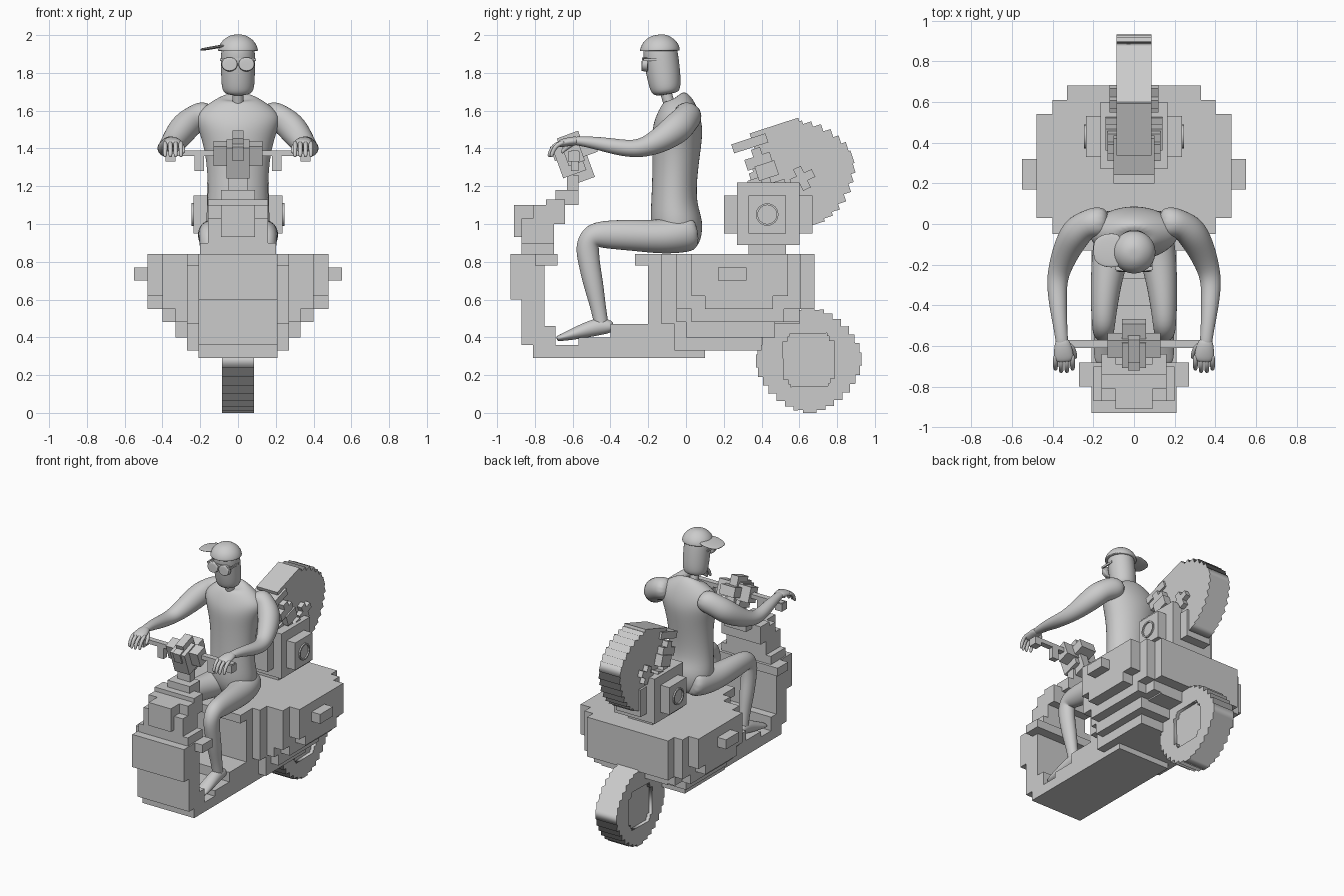
import bpy, bmesh
from math import sin, cos, pi, radians
from mathutils import Vector, Matrix


def finish(bm, name, smooth=False, sub=0, mirror=False):
    bmesh.ops.recalc_face_normals(bm, faces=bm.faces)
    me = bpy.data.meshes.new(name)
    bm.to_mesh(me)
    bm.free()
    ob = bpy.data.objects.new(name, me)
    bpy.context.collection.objects.link(ob)
    for p in me.polygons:
        p.use_smooth = smooth
    if sub:
        ob.modifiers.new("sub", "SUBSURF").levels = sub
        ob.modifiers["sub"].render_levels = sub
    if mirror:
        ob.modifiers.new("mirror", "MIRROR").use_mirror_merge = False
    return ob


def blocks(name, boxes, pivot=(0, 0), tilt=0):
    """Boxes (x0, x1, y0, y1, z0, z1); x0 = 0 spans the centre, else it is a left/right pair."""
    bm = bmesh.new()
    m = Matrix.Translation((0, *pivot)) @ Matrix.Rotation(radians(tilt), 4, 'X')
    for x0, x1, y0, y1, z0, z1 in boxes:
        spans = [(-x1, x1)] if x0 == 0 else [(x0, x1), (-x1, -x0)]
        for a, b in spans:
            c = Matrix.Translation(((a + b) / 2, (y0 + y1) / 2, (z0 + z1) / 2))
            s = Matrix.Diagonal((b - a, y1 - y0, z1 - z0, 1))
            bmesh.ops.create_cube(bm, size=1, matrix=m @ c @ s)
    return finish(bm, name)


def loft(name, rings, mirror=False, n=12):
    """Smooth limb through rings (x, y, z, radius_side, radius_other)."""
    bm = bmesh.new()
    pts = [Vector(r[:3]) for r in rings]
    loops = []
    for i, r in enumerate(rings):
        t = (pts[min(i + 1, len(pts) - 1)] - pts[max(i - 1, 0)]).normalized()
        ref = Vector((0, 1, 0)) if abs(t.x) > .85 else Vector((1, 0, 0))
        a = (ref - t * ref.dot(t)).normalized()
        b = t.cross(a)
        loops.append([bm.verts.new(pts[i] + 1.047 * (a * r[3] * cos(2 * pi * k / n) + b * r[4] * sin(2 * pi * k / n)))
                      for k in range(n)])
    for p, q in zip(loops, loops[1:]):
        for k in range(n):
            bm.faces.new((p[k], p[(k + 1) % n], q[(k + 1) % n], q[k]))
    bm.faces.new(loops[0])
    bm.faces.new(loops[-1])
    return finish(bm, name, True, 2, mirror)


def stair(steps):
    """Full stepped outline from one quadrant of outer corners."""
    q = []
    for i, (a, b) in enumerate(steps):
        q.append((a, b))
        if i + 1 < len(steps):
            q.append((steps[i + 1][0], b))
    left = [(-a, b) for a, b in reversed(q)]
    top = q + left
    return top + [(-a, -b) for a, b in top]


def prism(name, outlines, half, y, z, tilt=0):
    """Side outline (inner ones are holes) extruded both ways along x."""
    cu = bpy.data.curves.new(name, 'CURVE')
    cu.dimensions, cu.fill_mode, cu.extrude = '2D', 'BOTH', half
    for o in outlines:
        sp = cu.splines.new('POLY')
        sp.points.add(len(o) - 1)
        sp.use_cyclic_u = True
        for p, (a, b) in zip(sp.points, o):
            p.co = (a, b, 0, 1)
    ob = bpy.data.objects.new(name, cu)
    bpy.context.collection.objects.link(ob)
    ob.matrix_world = (Matrix.Translation((0, y, z)) @ Matrix.Rotation(radians(tilt), 4, 'X')
                       @ Matrix(((0, 0, 1, 0), (1, 0, 0, 0), (0, 1, 0, 0), (0, 0, 0, 1))))
    bpy.context.view_layer.objects.active = ob
    ob.select_set(True)
    bpy.ops.object.convert(target='MESH')
    bpy.ops.object.select_all(action='DESELECT')


# Floor and front shield
blocks("floor", [(0, .21, -.81, .10, .29, .36), (0, .21, -.57, .1, .32, .40), (0, .21, -.40, .0, .36, .47),
                 (0, .21, .0, .38, .33, .45)])
blocks("front_shield", [(0, .21, -.87, -.69, .36, .41), (0, .21, -.87, -.75, .41, .60), (0, .21, -.81, -.69, .36, .46),
                        (0, .21, -.93, -.75, .60, .84), (0, .27, -.80, -.68, .78, .84),
                        (0, .20, -.87, -.70, .84, .90)])
blocks("headlight_column", [(0, .16, -.87, -.70, .90, 1.03), (0, .16, -.81, -.64, 1.03, 1.10),
                            (0, .09, -.91, -.78, .93, 1.10), (0, .16, -.74, -.64, 1.0, 1.13),
                            (0, .09, -.69, -.57, 1.10, 1.18), (0, .05, -.63, -.57, 1.13, 1.26)])
# Handlebar
blocks("handlebar_head", [(0, .03, -.06, .06, -.15, .11), (0, .06, -.10, .03, -.10, .07), (0, .13, -.05, .04, -.05, .06),
                          (0, .06, -.03, .12, -.03, .04), (0, .03, -.11, -.05, .0, .08)], (-.59, 1.37), 20)
blocks("handlebar", [(0, .38, -.61, -.57, 1.36, 1.39), (.33, .385, -.625, -.565, 1.33, 1.385),
                     (.18, .23, -.61, -.57, 1.28, 1.36)])
# Stepped rear body
blocks("rear_body", [(0, .55, .17, .32, .70, .77), (0, .48, .03, .54, .62, .84), (0, .48, .10, .46, .55, .62),
                     (0, .40, -.05, .61, .55, .84), (0, .40, .03, .52, .48, .55),
                     (0, .33, -.05, .68, .55, .84), (0, .33, -.05, .60, .48, .55), (0, .33, .0, .47, .40, .48),
                     (0, .27, -.13, .60, .47, .84), (0, .27, -.06, .40, .33, .47),
                     (0, .21, -.20, .38, .47, .84), (0, .21, -.27, -.05, .78, .84)])
# Engine block with side dials
blocks("engine_block", [(0, .165, .27, .60, .89, 1.22), (0, .10, .20, .67, .95, 1.15),
                        (0, .235, .33, .53, .95, 1.15), (0, .10, .33, .53, .84, .90)])
circle = [[(r * cos(k * pi / 8), r * sin(k * pi / 8)) for k in range(16)] for r in (.06, .05)]
prism("engine_dial", circle, .245, .43, 1.05)
# Wheels
tyre = stair([(.28, .035), (.27, .085), (.245, .13), (.215, .175), (.175, .215), (.13, .245), (.085, .265), (.035, .28)])
hub = stair([(.135, .10), (.11, .125), (.10, .14)])
prism("rear_wheel_tyre", [tyre, hub], .085, .65, .28, 1)
prism("rear_wheel_hub", [hub], .06, .65, .28, 1)
prism("spare_wheel", [tyre], .085, .615, 1.27, 18)
# Spare wheel bracket and its centre cross
blocks("spare_wheel_bracket", [(0, .10, -.31, -.12, .21, .26), (0, .085, -.2, .07, .2, .285), (0, .13, -.27, -.13, .10, .16),
                               (0, .14, -.23, -.12, .03, .11), (0, .10, -.29, -.18, .0, .05),
                               (0, .14, -.30, -.10, -.04, .0), (.085, .13, -.22, -.17, -.04, .2)], (.615, 1.27), 18)
blocks("spare_wheel_cross", [(0, .12, -.065, .065, -.025, .02), (0, .12, -.025, .02, -.065, .06)], (.615, 1.245), 25)

# Rider torso
loft("torso", [(0, -.03, .85, .09, .06), (0, -.03, .89, .14, .11), (0, -.05, 1.0, .17, .14), (0, -.065, 1.1, .157, .117),
               (0, -.06, 1.25, .155, .115), (0, -.05, 1.4, .172, .125), (0, -.045, 1.5, .205, .132),
               (0, -.04, 1.57, .225, .115), (0, -.04, 1.63, .165, .09), (0, -.045, 1.67, .10, .065),
               (0, -.05, 1.675, .06, .045)], n=16)
# Limbs
loft("arms", [(.12, .01, 1.58, .07, .06), (.20, .01, 1.57, .08, .085), (.27, -.02, 1.53, .08, .085),
              (.32, -.10, 1.465, .072, .075), (.36, -.20, 1.41, .058, .055), (.38, -.28, 1.395, .05, .045),
              (.375, -.38, 1.41, .045, .042), (.365, -.48, 1.43, .036, .033), (.355, -.57, 1.44, .03, .024),
              (.352, -.60, 1.44, .03, .02)], True)
loft("legs", [(.06, .05, .96, .08, .09), (.08, .0, .95, .10, .10), (.11, -.12, .93, .095, .09), (.135, -.26, .94, .078, .083),
              (.148, -.42, .945, .064, .075), (.15, -.50, .94, .056, .068), (.15, -.525, .89, .052, .065),
              (.15, -.515, .80, .05, .056), (.15, -.49, .68, .048, .053), (.15, -.465, .56, .037, .04),
              (.15, -.45, .48, .036, .038), (.15, -.445, .45, .035, .036)], True)
loft("feet", [(.15, -.385, .455, .03, .02), (.15, -.40, .457, .038, .035), (.15, -.46, .46, .042, .048),
              (.15, -.55, .432, .046, .038), (.15, -.63, .407, .048, .024), (.15, -.675, .395, .042, .016),
              (.15, -.685, .393, .03, .01)], True)
# Hands
loft("palms", [(.354, -.56, 1.44, .03, .022), (.35, -.60, 1.44, .042, .024), (.345, -.65, 1.43, .05, .022),
               (.343, -.68, 1.42, .045, .017)], True)
for i, x in enumerate((.302, .330, .358, .386)):
    d = .012 * (i in (1, 2))
    loft("finger_%d" % (i + 1), [(x, -.64, 1.435, .013, .013), (x, -.685 - d, 1.42, .013, .013),
                                 (x, -.705 - d, 1.385, .012, .012), (x, -.715 - d, 1.352, .01, .01)], True, 8)
loft("thumbs", [(.325, -.59, 1.435, .015, .015), (.30, -.61, 1.42, .014, .014), (.29, -.645, 1.395, .012, .012),
                (.288, -.66, 1.375, .01, .01)], True, 8)
# Head, neck and cap
loft("neck", [(0, -.08, 1.60, .032, .032), (0, -.09, 1.64, .03, .03), (0, -.105, 1.69, .03, .03), (0, -.12, 1.74, .03, .03)])
loft("head", [(0, -.105, 1.685, .045, .045), (0, -.107, 1.695, .075, .07), (0, -.11, 1.73, .086, .083),
              (0, -.125, 1.83, .088, .09), (0, -.138, 1.92, .088, .09), (0, -.14, 1.96, .08, .08)], n=16)
loft("cap", [(0, -.138, 1.915, .101, .101), (0, -.138, 1.918, .104, .104), (0, -.139, 1.94, .1, .1), (0, -.141, 1.97, .083, .083),
             (0, -.142, 1.995, .05, .05), (0, -.143, 2.003, .02, .02)], n=16)
loft("cap_brim", [(-.06, -.13, 1.945, .075, .008), (-.10, -.13, 1.94, .085, .008), (-.15, -.13, 1.93, .08, .008),
                  (-.185, -.13, 1.925, .06, .007), (-.2, -.13, 1.922, .035, .005)])
# Glasses: two lenses, bridge and temples
loft("lenses", [(.045, -.235, 1.847, .04, .035), (.045, -.232, 1.847, .042, .037),
                (.045, -.205, 1.843, .042, .037), (.045, -.20, 1.843, .04, .035)], True)
blocks("glasses_frame", [(0, .085, -.228, -.21, 1.868, 1.88), (.086, .094, -.225, -.12, 1.862, 1.876)])
